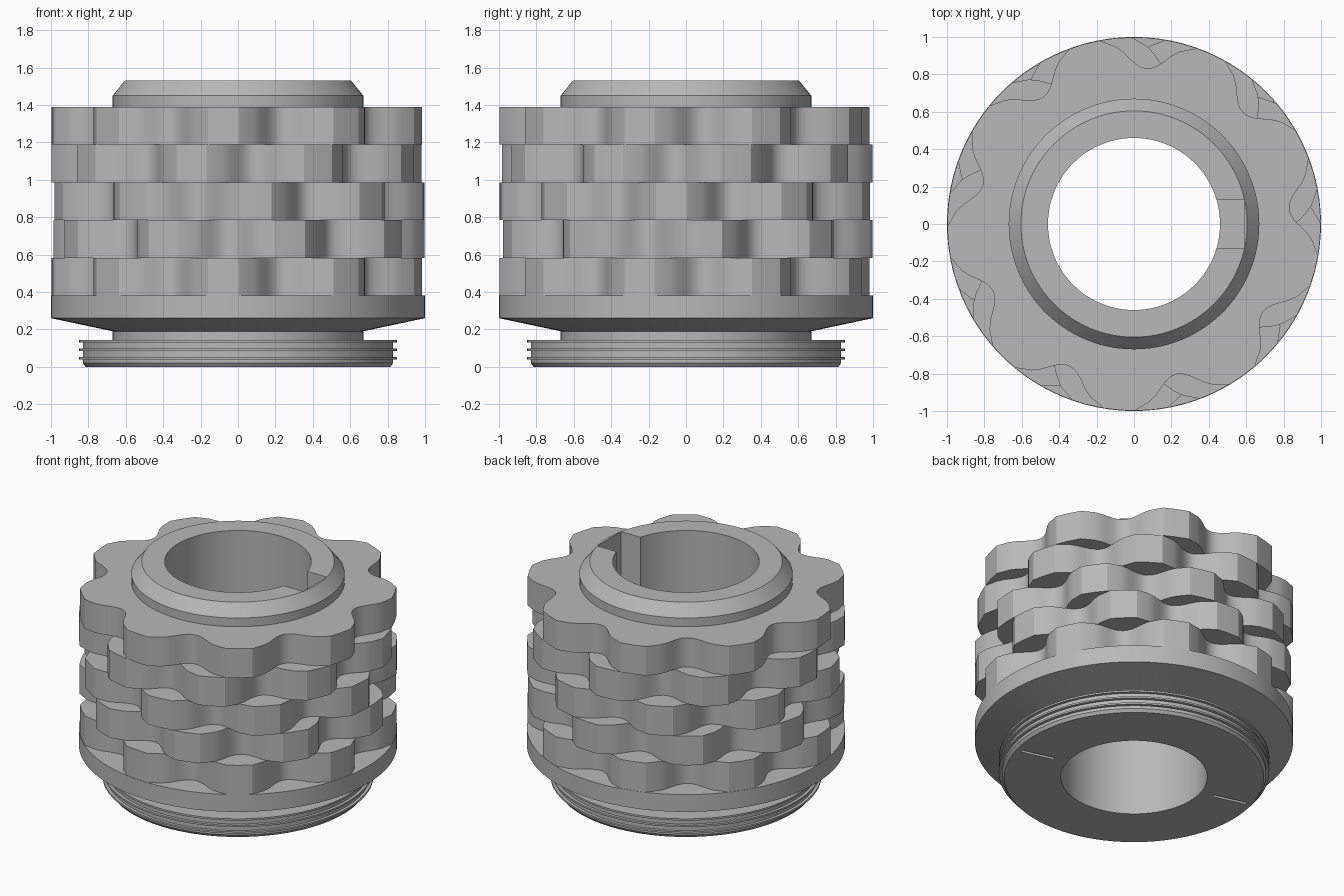
import bpy, bmesh
from math import radians, sin, cos, pi
from mathutils import Matrix, Vector

old = bpy.data.objects.get("Cube")
if old:
    bpy.data.objects.remove(old, do_unlink=True)

steel = bpy.data.materials.new("grey_steel")
steel.use_nodes = True
grey = (0.48, 0.48, 0.48, 1)
steel.diffuse_color = grey
steel.node_tree.nodes["Principled BSDF"].inputs["Base Color"].default_value = grey


def make_object(name, bm):
    bmesh.ops.recalc_face_normals(bm, faces=bm.faces)
    mesh = bpy.data.meshes.new(name)
    bm.to_mesh(mesh)
    bm.free()
    mesh.materials.append(steel)
    obj = bpy.data.objects.new(name, mesh)
    bpy.context.collection.objects.link(obj)
    return obj


def activate(obj):
    bpy.ops.object.select_all(action="DESELECT")
    obj.select_set(True)
    bpy.context.view_layer.objects.active = obj


def smooth(obj, angle):
    activate(obj)
    bpy.ops.object.shade_smooth_by_angle(angle=radians(angle))


def lathe(name, profile, steps=96):
    """Revolve a closed (radius, height) outline around z."""
    bm = bmesh.new()
    rings = []
    for i in range(steps):
        a = 2 * pi * i / steps
        rings.append([bm.verts.new((r * cos(a), r * sin(a), z)) for r, z in profile])
    n = len(profile)
    for i in range(steps):
        a, b = rings[i], rings[(i + 1) % steps]
        for j in range(n):
            k = (j + 1) % n
            bm.faces.new((a[j], b[j], b[k], a[k]))
    return make_object(name, bm)


def cut_box(target, centre, size, turn=0):
    """Subtract a box, turned around the z axis."""
    bm = bmesh.new()
    place = Matrix.Rotation(radians(turn), 4, "Z") @ Matrix.Translation(centre)
    bmesh.ops.create_cube(bm, size=1, matrix=place @ Matrix.Diagonal(Vector(size).to_4d()))
    cutter = make_object("cutter", bm)
    cutter.hide_render = True
    activate(target)
    mod = target.modifiers.new("cut", "BOOLEAN")
    mod.operation = "DIFFERENCE"
    mod.object = cutter
    bpy.ops.object.modifier_apply(modifier=mod.name)
    bpy.data.objects.remove(cutter, do_unlink=True)


# Core, flange, neck and ribbed foot in one turned piece
BORE, FOOT, RIB = 0.46, 0.83, 0.85
outline = [(BORE, 0), (0.815, 0), (FOOT, 0.02)]
for z in (0.04, 0.085, 0.13):
    outline += [(FOOT, z), (RIB, z), (RIB, z + 0.012), (FOOT, z + 0.012)]
outline += [(0.67, 0.142), (0.67, 0.19), (1, 0.26), (1, 0.38), (0.67, 0.38),
            (0.67, 1.45), (0.605, 1.53), (BORE, 1.53)]
body = lathe("turned_body", outline)

# Blind keyway beside the bore and two index slots under the foot
cut_box(body, (0.44, 0, 1.0), (0.30, 0.26, 1.6))
for turn in (165, 345):
    cut_box(body, (0.665, 0, 0), (0.23, 0.022, 0.03), turn)
smooth(body, 25)

# Toothed rings: half of one tooth as (angle, radius), mirrored and repeated
TEETH = 9
half = [(4.8, 0.998), (9.5, 0.955), (12, 0.92), (14, 0.885), (16, 0.857), (18, 0.84)]
tooth = [(-a, r) for a, r in reversed(half)] + [(0, 0.998)] + half + [(20, 0.834)]


def toothed_ring(name, low, high, turn):
    points = [(radians(turn + a + 360 * t / TEETH), r) for t in range(TEETH) for a, r in tooth]
    bm = bmesh.new()
    loops = [[bm.verts.new((s * cos(a), s * sin(a), z)) for a, r in points
              for s in (r if outer else 0.64,)]
             for outer, z in ((True, low), (True, high), (False, high), (False, low))]
    n = len(points)
    for k in range(4):
        a, b = loops[k], loops[(k + 1) % 4]
        for i in range(n):
            j = (i + 1) % n
            bm.faces.new((a[i], a[j], b[j], b[i]))
    smooth(make_object(name, bm), 22)


BASE, HEIGHT = 0.38, 0.202
for i, turn in enumerate((25.5, 6.3, -4.5, 15.5, 25.5)):
    toothed_ring(f"toothed_ring_{i + 1}", BASE + i * HEIGHT, BASE + (i + 1) * HEIGHT, turn)
